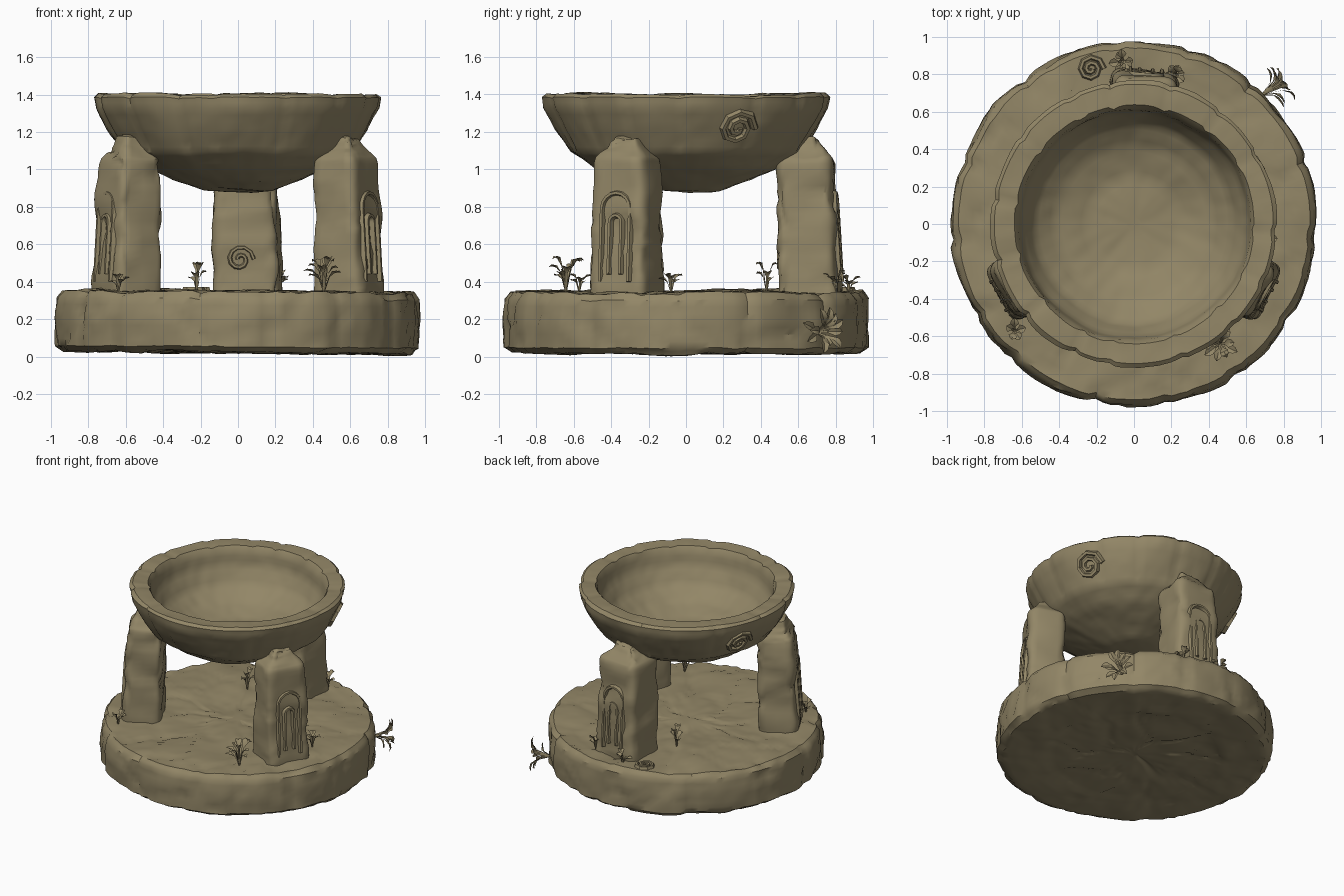
import bpy, bmesh, random
from math import sin, cos, pi, radians, hypot, copysign, ceil
from mathutils import Vector, Matrix, noise

if "Cube" in bpy.data.objects:
    bpy.data.objects.remove(bpy.data.objects["Cube"])
random.seed(4)

stone = bpy.data.materials.new("weathered_stone")
stone.use_nodes = True
COLOUR = (0.29, 0.24, 0.135, 1)
stone.diffuse_color = COLOUR
stone.node_tree.nodes["Principled BSDF"].inputs["Base Color"].default_value = COLOUR


def finish(name, bm, angle=35):
    bmesh.ops.recalc_face_normals(bm, faces=bm.faces)
    mesh = bpy.data.meshes.new(name)
    bm.to_mesh(mesh)
    bm.free()
    mesh.materials.append(stone)
    ob = bpy.data.objects.new(name, mesh)
    bpy.context.collection.objects.link(ob)
    bpy.ops.object.select_all(action='DESELECT')
    ob.select_set(True)
    bpy.context.view_layer.objects.active = ob
    bpy.ops.object.shade_smooth_by_angle(angle=radians(angle))
    return ob


def dense(profile, step):
    """Add points along a polyline so that no piece is longer than step."""
    out = [profile[0]]
    for a, b in zip(profile, profile[1:]):
        n = max(1, ceil(hypot(b[0] - a[0], b[1] - a[1]) / step))
        out += [tuple(p + (q - p) * i / n for p, q in zip(a, b)) for i in range(1, n + 1)]
    return out


def loft(rings):
    """Skin a list of closed rings and cap both ends."""
    bm = bmesh.new()
    loops = [[bm.verts.new(p) for p in ring] for ring in rings]
    n = len(loops[0])
    for a, b in zip(loops, loops[1:]):
        for i in range(n):
            j = (i + 1) % n
            bm.faces.new((a[i], a[j], b[j], b[i]))
    bm.faces.new(loops[0])
    bm.faces.new(loops[-1])
    return bm


def weather(bm, amount, size, crack=0.0, cell=0.3):
    """Push vertices by noise and sink narrow cracks between stone cells."""
    bm.normal_update()
    moves = []
    for v in bm.verts:
        push = noise.noise(v.co / size) * amount + noise.noise(v.co * 14) * amount * 0.3
        if crack:
            near = noise.voronoi(v.co / cell + Vector((3.1, 7.3, 1.7)))[0]
            push -= crack * max(0, 1 - (near[1] - near[0]) / 0.09)
        moves.append(v.normal * push)
    for v, m in zip(bm.verts, moves):
        v.co += m


def turned(profile, step, joints, depth, inside, segments=144):
    """Round stone body with notched joints on faces outside a given radius."""
    rings = []
    for r, z in dense(profile, step):
        ring = []
        for i in range(segments):
            a = 2 * pi * i / segments
            gap = min(abs((a - j + pi) % (2 * pi) - pi) for j in joints)
            notch = depth * max(0, 1 - gap / 0.05) if r > inside else 0
            ring.append(((r - notch) * cos(a), (r - notch) * sin(a), z - notch * 0.5 * (z > 0.3)))
        rings.append(ring)
    return loft(rings)


def spread(count, jitter):
    return [2 * pi * (i + random.uniform(-jitter, jitter)) / count for i in range(count)]


# Round base
base = turned([(0.04, 0.035), (0.6, 0.03), (0.63, 0.022), (0.93, 0.02), (0.975, 0.05),
               (0.98, 0.2), (0.97, 0.31), (0.94, 0.348), (0.75, 0.35), (0.04, 0.345)],
              0.045, spread(14, 0.3), 0.018, 0.9)
weather(base, 0.018, 0.25, 0.012, 0.33)
for v in base.verts:
    v.co.z = max(0.0, v.co.z - 0.008 * v.co.x)
finish("round_base", base)

# Bowl with a thick rim of stones
OUTER = [(0.04, 0.88), (0.18, 0.89), (0.35, 0.945), (0.5, 1.01), (0.62, 1.09),
         (0.7, 1.22), (0.755, 1.33), (0.765, 1.385)]
INNER = [(0.745, 1.402), (0.64, 1.4), (0.62, 1.37), (0.6, 1.27), (0.53, 1.15),
         (0.42, 1.07), (0.25, 1.01), (0.04, 1.0)]
bowl = turned(OUTER + INNER, 0.045, spread(15, 0.25), 0.016, 0.63)
weather(bowl, 0.016, 0.3)
finish("stone_bowl", bowl)


def tube(name, paths, radius, matrix):
    """Thin raised bands swept along flat paths (x across, y up, z outward)."""
    bm = bmesh.new()
    for pts in paths:
        n = len(pts)
        loops = []
        for i, p in enumerate(pts):
            d = Vector(pts[min(i + 1, n - 1)]) - Vector(pts[max(i - 1, 0)])
            side = Vector((-d.y, d.x, 0)).normalized() * radius
            c = Vector((p[0], p[1], 0))
            up = Vector((0, 0, radius))
            loops.append([bm.verts.new(c + o) for o in
                          (side * 1.3 - up, side * 0.6 + up, -side * 0.6 + up, -side * 1.3 - up)])
        for a, b in zip(loops, loops[1:]):
            for k in range(4):
                bm.faces.new((a[k], a[(k + 1) % 4], b[(k + 1) % 4], b[k]))
        bm.faces.new(loops[0])
        bm.faces.new(loops[-1])
    bm.transform(matrix)
    finish(name, bm)


def facing(angle, r, z, lean=0.0):
    """Frame on the outside of the model, with its z axis pointing outward."""
    return (Matrix.Rotation(angle, 4, 'Z') @ Matrix.Translation((r, 0, z))
            @ Matrix.Rotation(lean, 4, 'Y') @ Matrix.Rotation(pi / 2, 4, 'Z')
            @ Matrix.Rotation(pi / 2, 4, 'X'))


def spiral(radius, turns, steps=16):
    return [(radius * (1 - 0.85 * i / steps) * cos(2 * pi * turns * i / steps),
             radius * (1 - 0.85 * i / steps) * sin(2 * pi * turns * i / steps))
            for i in range(steps + 1)]


def arch(half, low, high):
    top = [(half * cos(pi * i / 8), high + half * sin(pi * i / 8)) for i in range(9)]
    return [(half, low)] + top + [(-half, low)]


# Three pillars with arched carvings on their outer faces
SHAPE = [(1.0, 0.3), (0.98, 0.5), (0.94, 0.8), (0.9, 1.03), (0.86, 1.06),
         (0.52, 1.13), (0.4, 1.17), (0.1, 1.18)]
PILLARS = (("right_pillar", -152, 0.675, 0.145, 0.17),
           ("left_pillar", -28, 0.675, 0.145, 0.17),
           ("back_pillar", 85.5, 0.665, 0.165, 0.185))
for name, degrees, r, deep, wide in PILLARS:
    turn = Matrix.Rotation(radians(degrees), 4, 'Z')
    rings = []
    for s, z in dense(SHAPE, 0.04):
        ring = []
        for i in range(40):
            c, q = cos(2 * pi * i / 40), sin(2 * pi * i / 40)
            x = copysign(abs(c) ** 0.35, c) * deep * s
            y = copysign(abs(q) ** 0.35, q) * wide * s
            ring.append(turn @ Vector((r + x - 0.03 * (z - 0.3), y, z)))
        rings.append(ring)
    pillar = loft(rings)
    weather(pillar, 0.02, 0.16, 0.014, 0.4)
    finish(name, pillar)
    tube(name + "_carving", [arch(0.085, -0.22, 0.17), arch(0.035, -0.18, 0.1)], 0.012,
         facing(radians(degrees), r + deep - 0.016, 0.62, -0.06))

# Spiral carvings on the bowl, the back pillar and the base
for name, degrees in (("left_bowl_spiral", 23), ("right_bowl_spiral", 157)):
    tube(name, [spiral(0.105, 2)], 0.016, facing(radians(degrees), 0.7, 1.22, 0.46))
tube("pillar_spiral", [spiral(0.075, 1.5)], 0.01,
     Matrix.Translation((0.01, 0.495, 0.52)) @ Matrix.Rotation(pi / 2, 4, 'X'))
tube("base_spiral", [spiral(0.07, 2)], 0.012, Matrix.Translation((-0.23, 0.83, 0.36)))


def plant(name, spot, count, height, reach, outward=(0, 0, 1)):
    """Tuft of folded, arching leaves around a spot."""
    bm = bmesh.new()
    tilt = Vector((0, 0, 1)).rotation_difference(Vector(outward)).to_matrix()
    for k in range(count):
        a = 2 * pi * (k + random.random() * 0.7) / count
        out, side = Vector((cos(a), sin(a), 0)), Vector((-sin(a), cos(a), 0))
        h, far = height * random.uniform(0.5, 1), reach * random.uniform(0.6, 1)
        rows = []
        for t, w in ((0, 0.005), (0.4, 0.006), (0.65, 0.024), (0.85, 0.018), (1, 0.002)):
            p = out * far * t ** 1.3 + Vector((0, 0, h * sin(t * 2.0)))
            rows.append([bm.verts.new(Vector(spot) + tilt @ q) for q in
                         (p - side * w, p - Vector((0, 0, w * 0.5)), p + side * w)])
        for lo, hi in zip(rows, rows[1:]):
            for j in (0, 1):
                bm.faces.new((lo[j], lo[j + 1], hi[j + 1], hi[j]))
    finish(name, bm)


# Small plants around the pillars and on the side of the base
plant("front_left_plant", (0.46, -0.64, 0.34), 10, 0.2, 0.12)
plant("front_right_plant", (-0.64, -0.57, 0.34), 5, 0.13, 0.07)
plant("left_side_plant", (0.7, -0.08, 0.34), 5, 0.12, 0.07)
plant("inner_back_plant", (-0.22, 0.43, 0.34), 5, 0.17, 0.08)
plant("back_left_plant", (0.22, 0.8, 0.34), 6, 0.15, 0.08)
plant("back_right_plant", (-0.06, 0.87, 0.34), 6, 0.1, 0.08)
plant("base_side_plant", (0.68, 0.69, 0.13), 11, 0.16, 0.13, (0.8, 0.45, 0.05))
